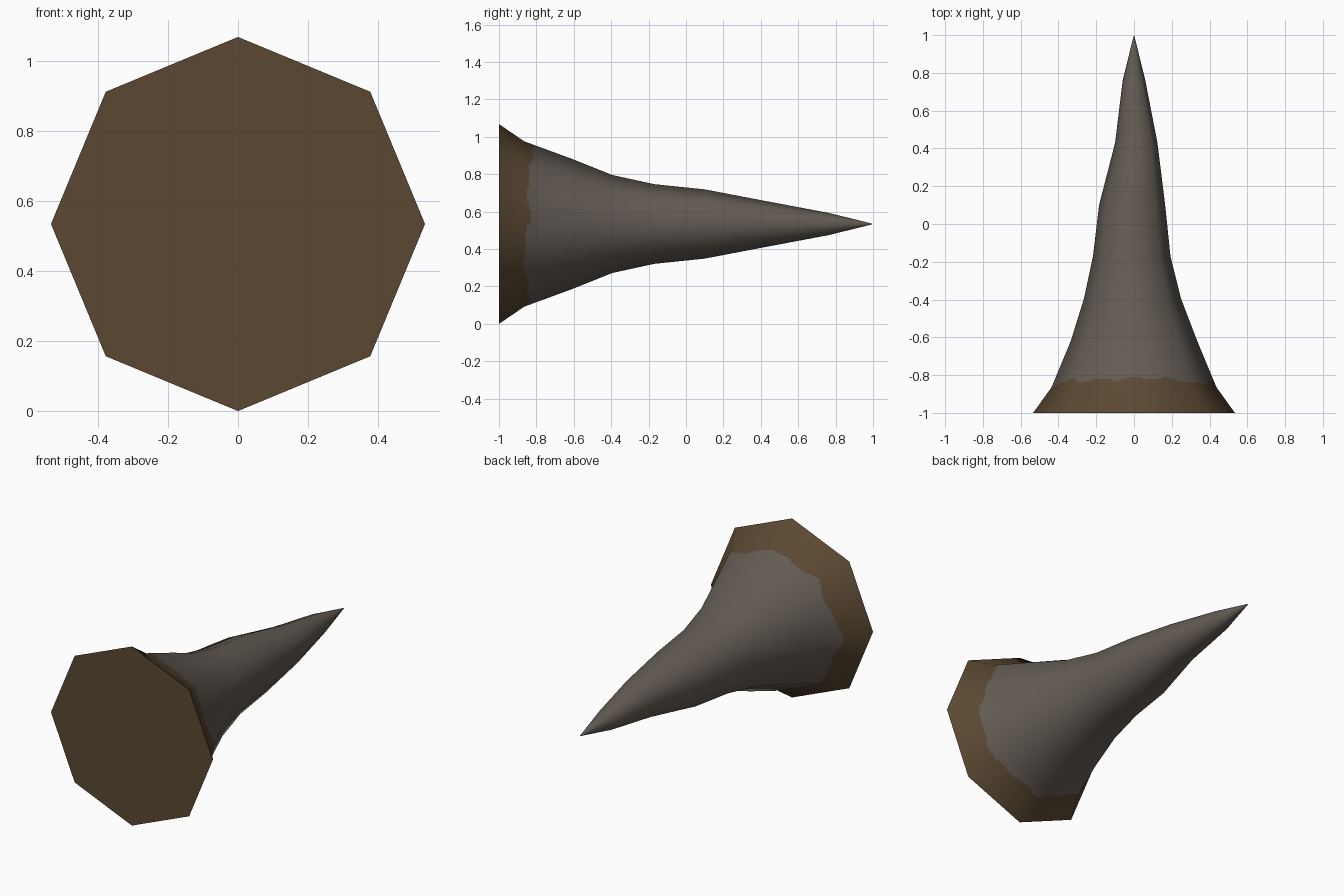
import bpy, bmesh, math
from mathutils import Vector

if "Cube" in bpy.data.objects:
    bpy.data.objects.remove(bpy.data.objects["Cube"])

CZ = 0.534      # height of the horn axis
SEG = 64        # columns lying on an eight-sided outline

# y, x offset, half width, half height
PROFILE = [(-1, 0, .534, .534), (-.865, 0, .437, .442), (-.62, 0, .335, .352),
           (-.395, -.008, .257, .262), (-.17, -.012, .205, .213),
           (.1, -.01, .175, .185), (.43, .012, .112, .122),
           (.76, 0, .06, .06), (.995, 0, .002, .002)]


def material(name, col):
    m = bpy.data.materials.new(name)
    m.diffuse_color = (*col, 1)
    m.use_nodes = True
    m.node_tree.nodes["Principled BSDF"].inputs["Base Color"].default_value = m.diffuse_color
    return m


brown = material("brown_root", (.104, .066, .032))
grey = material("grey_horn", (.125, .107, .088))


def section(y):
    for a, b in zip(PROFILE, PROFILE[1:]):
        if y <= b[0] + 1e-6:
            t = (y - a[0]) / (b[0] - a[0])
            return [p + (q - p) * t for p, q in zip(a[1:], b[1:])]


def point(y, a):
    cx, rx, rz = section(y)
    k = math.cos(math.pi / 8) / math.cos(a % (math.pi / 4) - math.pi / 8)
    return Vector((cx + rx * k * math.cos(a), y, CZ + rz * k * math.sin(a)))


def border(a):
    # ragged edge of the brown root
    return (-.852 + .022 * math.sin(a) ** 2 + .014 * math.sin(a)
            + .014 * math.sin(5 * a + 1) * math.cos(a) ** 2
            + .007 * math.sin(13 * a))


def add_object(name, bm, mats):
    me = bpy.data.meshes.new(name)
    bm.to_mesh(me)
    bm.free()
    for m in mats:
        me.materials.append(m)
    ob = bpy.data.objects.new(name, me)
    bpy.context.collection.objects.link(ob)
    return ob


# horn body, with extra rings where the colours meet
ys = sorted({p[0] for p in PROFILE} | {round(-.93 + .01 * i, 3) for i in range(16)})
angles = [2 * math.pi * i / SEG for i in range(SEG)]
bm = bmesh.new()
rings = [[bm.verts.new(point(y, a)) for a in angles] for y in ys]
for lo, hi in zip(rings, rings[1:]):
    for i in range(SEG):
        j = (i + 1) % SEG
        f = bm.faces.new((lo[i], hi[i], hi[j], lo[j]))
        f.smooth = True
        c = f.calc_center_median()
        a = math.atan2(c.z - CZ, c.x)
        f.material_index = 0 if c.y < border(a) else 1
bm.faces.new(rings[-1][::-1]).material_index = 1
bmesh.ops.recalc_face_normals(bm, faces=bm.faces)
if bm.faces[0].normal.dot(bm.faces[0].calc_center_median() - Vector((0, -.9, CZ))) < 0:
    bmesh.ops.reverse_faces(bm, faces=bm.faces)
horn = add_object("horn", bm, [brown, grey])

# round shading over the eight-sided form
normals = []
for v in horn.data.vertices:
    y = v.co.y
    y0, y1 = max(-1, y - .12), min(.995, y + .12)
    slope = (section(y0)[1] - section(y1)[1]) / (y1 - y0)
    r = Vector((v.co.x - section(y)[0], 0, v.co.z - CZ)).normalized()
    normals.append((r + Vector((0, slope, 0))).normalized())
horn.data.normals_split_custom_set_from_vertices(normals)

# flat octagonal base
bm = bmesh.new()
bm.faces.new([bm.verts.new(point(-1, i * math.pi / 4)) for i in range(8)])
bm.normal_update()
if bm.faces[:][0].normal.y > 0:
    bmesh.ops.reverse_faces(bm, faces=bm.faces[:])
add_object("base_cap", bm, [brown])
